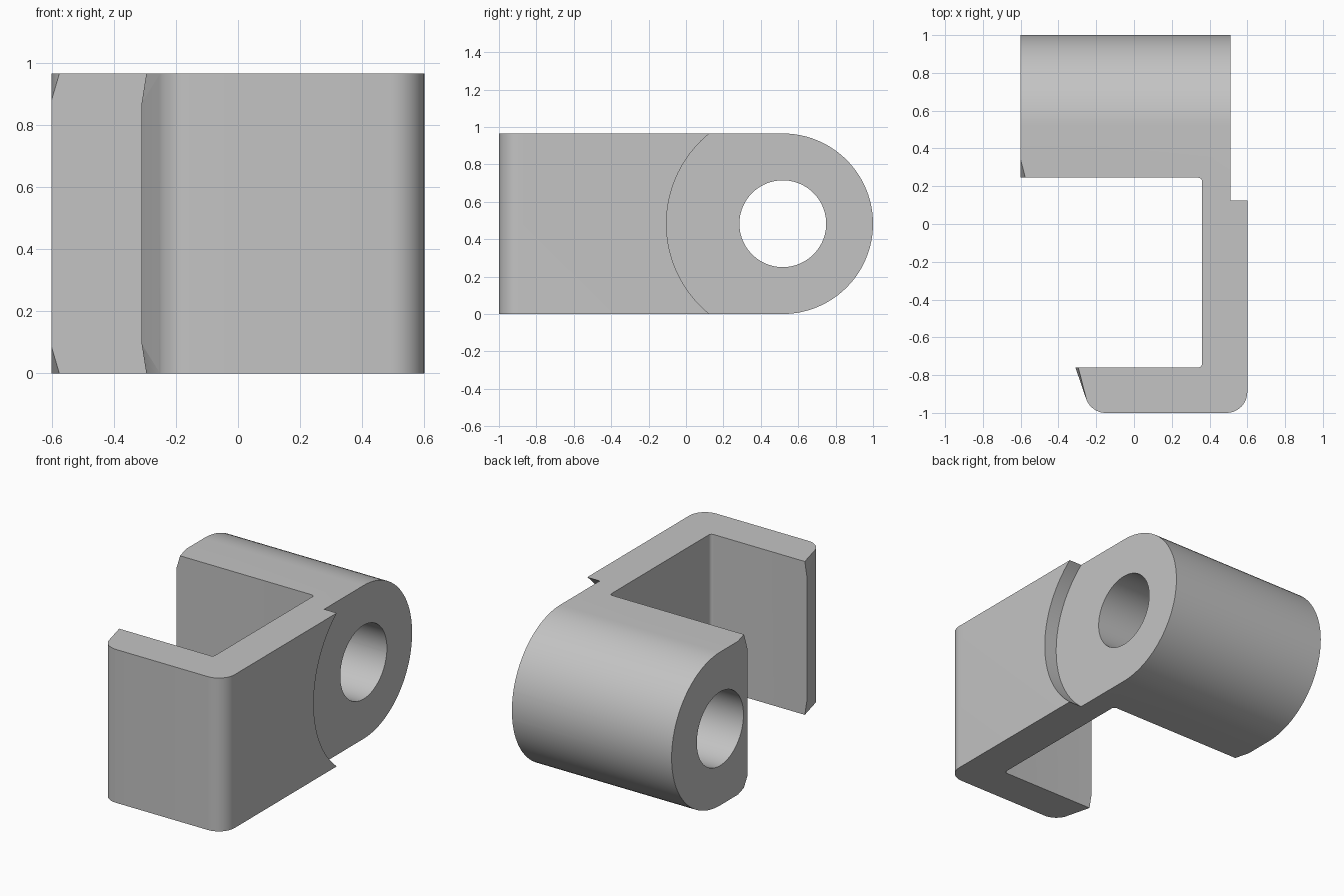
import bpy
import bmesh
from math import cos, sin, pi, radians
from mathutils import Vector, Matrix

old = bpy.data.objects.get("Cube")
if old:
    bpy.data.objects.remove(old)

HEIGHT = 0.965
RADIUS = HEIGHT / 2
BORE_Y = 1 - RADIUS
FLOOR_Y = -0.76      # inner face of the hook arm
BARREL_Y = 0.245     # inner face of the barrel

grey = bpy.data.materials.new("plain grey")
grey.use_nodes = True
grey.diffuse_color = (0.55, 0.55, 0.55, 1)
grey.node_tree.nodes["Principled BSDF"].inputs["Base Color"].default_value = grey.diffuse_color


def make_object(name, bm):
    bmesh.ops.recalc_face_normals(bm, faces=bm.faces[:])
    mesh = bpy.data.meshes.new(name)
    bm.to_mesh(mesh)
    bm.free()
    mesh.materials.append(grey)
    obj = bpy.data.objects.new(name, mesh)
    bpy.context.collection.objects.link(obj)
    return obj


def rounded(corners, steps=10):
    """Turn (x, y, radius) corners into an outline with round fillets."""
    points = []
    for i, (x, y, r) in enumerate(corners):
        p = Vector((x, y))
        if not r:
            points.append(p)
            continue
        a = (Vector(corners[i - 1][:2]) - p).normalized()
        b = (Vector(corners[(i + 1) % len(corners)][:2]) - p).normalized()
        half = a.angle(b) / 2
        mid = (a + b).normalized()
        centre = p + mid * r / sin(half)
        sweep = pi / 2 - half
        side = (a - mid * a.dot(mid)).normalized()
        for k in range(steps + 1):
            t = sweep * (1 - 2 * k / steps)
            points.append(centre + r * (side * sin(t) - mid * cos(t)))
    return points


def extrude(name, points, vector):
    bm = bmesh.new()
    face = bm.faces.new([bm.verts.new(p) for p in points])
    grown = bmesh.ops.extrude_face_region(bm, geom=[face])["geom"]
    verts = [v for v in grown if isinstance(v, bmesh.types.BMVert)]
    bmesh.ops.translate(bm, verts=verts, vec=vector)
    return make_object(name, bm)


def cylinder(name, radius, x0, x1):
    bm = bmesh.new()
    place = Matrix.Translation(((x0 + x1) / 2, BORE_Y, RADIUS)) @ Matrix.Rotation(pi / 2, 4, "Y")
    bmesh.ops.create_cone(bm, cap_ends=True, segments=96, radius1=radius,
                          radius2=radius, depth=x1 - x0, matrix=place)
    return make_object(name, bm)


def hull(name, points):
    bm = bmesh.new()
    for p in points:
        bm.verts.new(p)
    bmesh.ops.convex_hull(bm, input=bm.verts[:])
    return make_object(name, bm)


# Bracket plan: barrel block, side plate and hooked arm
plan = rounded([
    (-0.6, 1, 0), (-0.6, BARREL_Y, 0), (0.36, BARREL_Y, 0.02),
    (0.36, FLOOR_Y, 0.02), (-0.31, FLOOR_Y, 0), (-0.228, -1, 0.11),
    (0.6, -1, 0.11), (0.6, 1, 0)])
bracket = extrude("hinge_bracket", [(p.x, p.y, 0) for p in plan], (0, 0, HEIGHT))

# Side outline that rounds the barrel
arc = [(-1, BORE_Y + RADIUS * sin(pi * k / 48), RADIUS - RADIUS * cos(pi * k / 48))
       for k in range(49)]
side = extrude("side_outline_cutter", [(-1, -1.2, HEIGHT), (-1, -1.2, 0)] + arc, (2, 0, 0))

# Bore and round clearance step in the side plate
cutters = [(side, "INTERSECT"),
           (cylinder("bore_cutter", 0.232, -0.8, 0.8), "DIFFERENCE"),
           (cylinder("clearance_cutter", 0.622, 0.512, 0.8), "DIFFERENCE")]

# Trimmed corners on the barrel end and hook tip, mirrored top to bottom
trims = {
    "barrel_corner": [(-0.6, BARREL_Y, 0.085), (-0.575, BARREL_Y, 0),
                      (-0.6, 0.34, 0), (-0.66, 0.2, -0.05)],
    "hook_corner": [(-0.31, FLOOR_Y, 0.095), (-0.295, FLOOR_Y, 0),
                    (-0.25, -0.935, 0), (-0.36, -0.74, -0.05)]}
for name, pts in trims.items():
    for end, flip in (("lower", False), ("upper", True)):
        corner = [(x, y, HEIGHT - z if flip else z) for x, y, z in pts]
        cutters.append((hull(f"{end}_{name}_cutter", corner), "DIFFERENCE"))

for cutter, operation in cutters:
    cutter.hide_render = True
    mod = bracket.modifiers.new(cutter.name, "BOOLEAN")
    mod.object = cutter
    mod.operation = operation
    mod.solver = "EXACT"

# Bake the cuts, then remove the cutters
bpy.context.view_layer.update()
result = bpy.data.meshes.new_from_object(
    bracket.evaluated_get(bpy.context.evaluated_depsgraph_get()))
bracket.modifiers.clear()
bracket.data = result
for cutter, _ in cutters:
    bpy.data.objects.remove(cutter)
result.materials.clear()
result.materials.append(grey)

bpy.ops.object.select_all(action="DESELECT")
bracket.select_set(True)
bpy.context.view_layer.objects.active = bracket
bpy.ops.object.shade_smooth_by_angle(angle=radians(25))
